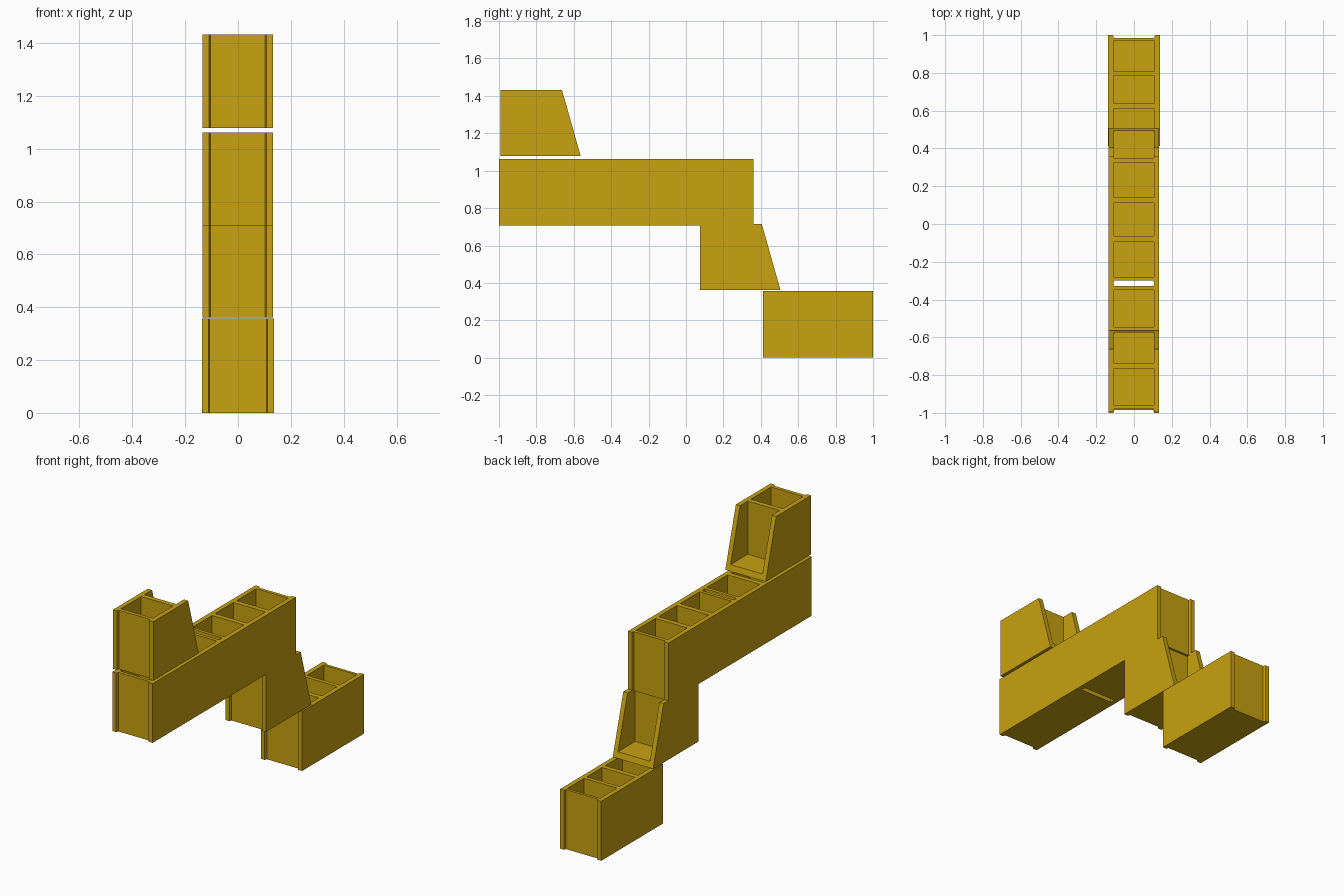
import bpy
import bmesh

cube = bpy.data.objects.get("Cube")
if cube:
    bpy.data.objects.remove(cube, do_unlink=True)

mustard = bpy.data.materials.new("mustard_yellow")
mustard.use_nodes = True
COLOUR = (0.58, 0.36, 0.005, 1)
mustard.diffuse_color = COLOUR
bsdf = next(n for n in mustard.node_tree.nodes if n.type == 'BSDF_PRINCIPLED')
bsdf.inputs["Base Color"].default_value = COLOUR

FLOOR = 0.035    # thickness of the closed bottom
RECESS = 0.014   # depth of the shallow end grooves
RIM = 0.03       # width of the side walls


def make_object(name, bm):
    bmesh.ops.recalc_face_normals(bm, faces=bm.faces)
    mesh = bpy.data.meshes.new(name)
    bm.to_mesh(mesh)
    bm.free()
    mesh.materials.append(mustard)
    obj = bpy.data.objects.new(name, mesh)
    bpy.context.collection.objects.link(obj)
    return obj


def prism(bm, outline, z0, z1):
    """Extrude a plan outline upwards."""
    face = bm.faces.new([bm.verts.new((x, y, z0)) for x, y in outline])
    up = bmesh.ops.extrude_face_region(bm, geom=[face])["geom"]
    top = [v for v in up if isinstance(v, bmesh.types.BMVert)]
    for v in top:
        v.co.z = z1
    return top


def end_groove(y, inward, cx, half):
    """Outline of one grooved end, from -x to +x."""
    g = half - RIM
    return [(cx - half, y), (cx - g - 0.004, y), (cx - g, y + inward),
            (cx + g, y + inward), (cx + g + 0.004, y), (cx + half, y)]


def block(name, y0, y1, z0, z1, cells, cx=0.0, half=0.135, slope=0.0):
    """Hollow planter block; slope pulls the back top edge forward."""
    outline = end_groove(y0, RECESS, cx, half)
    if slope:
        outline += [(cx + half, y1), (cx - half, y1)]
    else:
        outline += end_groove(y1, -RECESS, cx, half)[::-1]
    bm = bmesh.new()
    for v in prism(bm, outline, z0, z1):
        if slope and abs(v.co.y - y1) < 1e-4:
            v.co.y -= slope
    body = make_object(name, bm)

    # Open cells cut down to the floor
    bm = bmesh.new()
    w = half - RIM + 0.002
    for a, b in cells:
        prism(bm, [(cx - w, a), (cx + w, a), (cx + w, b), (cx - w, b)],
              z0 + FLOOR, z1 + 0.05)
    cutter = make_object(name + "_cutter", bm)
    cutter.hide_render = True
    mod = body.modifiers.new("cells", 'BOOLEAN')
    mod.operation = 'DIFFERENCE'
    mod.solver = 'EXACT'
    mod.object = cutter
    bpy.context.view_layer.objects.active = body
    bpy.ops.object.modifier_apply(modifier=mod.name)
    bpy.data.objects.remove(cutter, do_unlink=True)
    return body


# Bottom block
block("base_block", 0.412, 1.0, 0.0, 0.357,
      [(0.445, 0.61), (0.64, 0.785), (0.81, 0.97)], half=0.137)

# Two long blocks laid end to end
for name, y0, y1 in (("long_front_block", -1.0, -0.314),
                     ("long_back_block", -0.314, 0.36)):
    block(name, y0, y1, 0.707, 1.062,
          [(y0 + 0.034, y0 + 0.22), (y0 + 0.25, y0 + 0.424),
           (y0 + 0.454, y1 - 0.035)], cx=-0.001, half=0.134)

# Sloped half blocks with an open back cell
for name, y0, z0 in (("lower_sloped_block", 0.075, 0.362),
                     ("upper_sloped_block", -0.993, 1.078)):
    block(name, y0, y0 + 0.43, z0, z0 + 0.354,
          [(y0 + 0.036, y0 + 0.227), (y0 + 0.257, y0 + 0.5)],
          cx=-0.001, half=0.134, slope=0.1)
